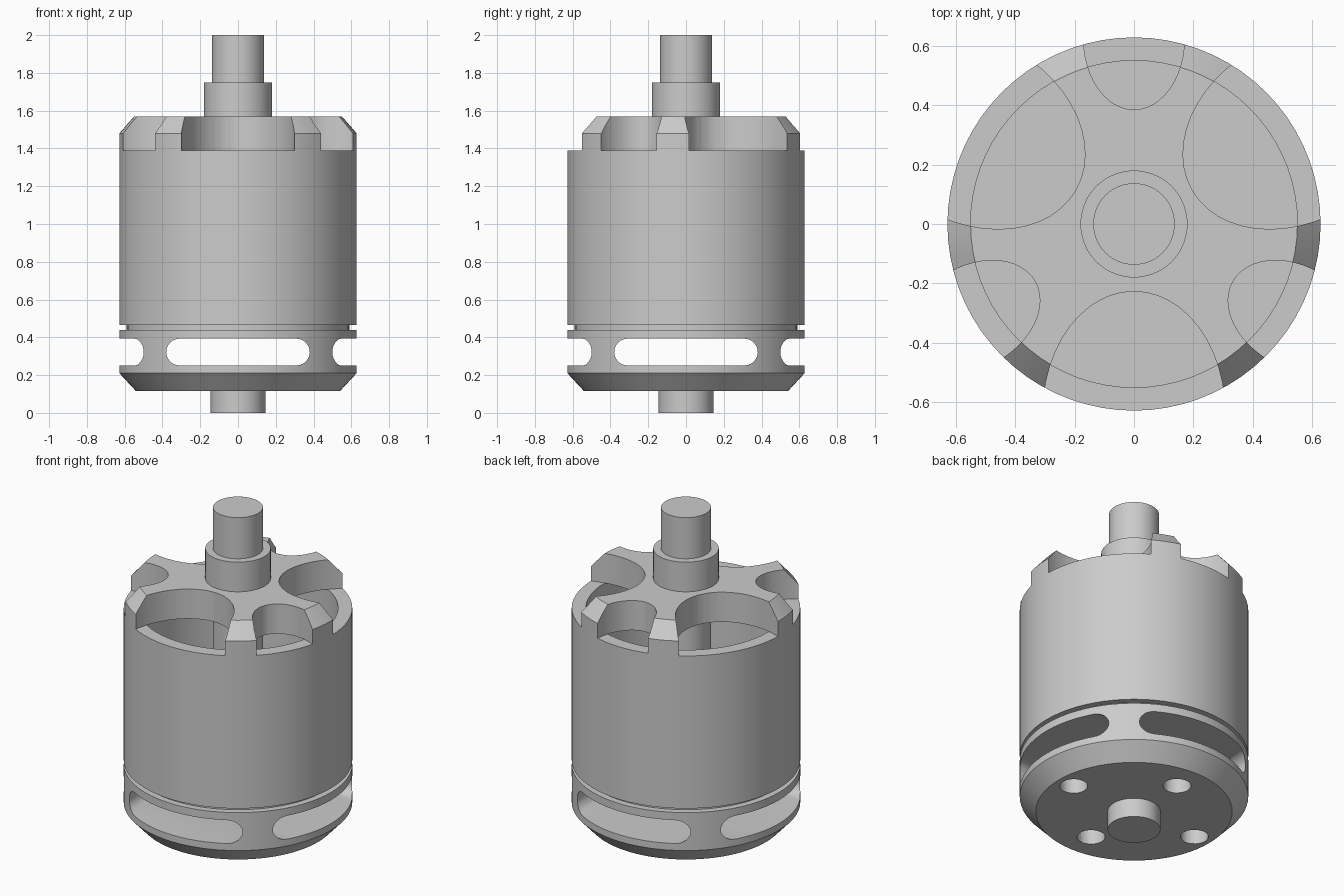
import bpy, bmesh
from math import sin, cos, pi, radians
from mathutils import Matrix

if "Cube" in bpy.data.objects:
    bpy.data.objects.remove(bpy.data.objects["Cube"])

SEG = 72


def finish(name, bm):
    bmesh.ops.remove_doubles(bm, verts=bm.verts, dist=1e-5)
    bmesh.ops.recalc_face_normals(bm, faces=bm.faces)
    mesh = bpy.data.meshes.new(name)
    bm.to_mesh(mesh)
    bm.free()
    ob = bpy.data.objects.new(name, mesh)
    bpy.context.collection.objects.link(ob)
    return ob


def lathe(name, profile, closed=False):
    """Revolve (radius, z) points about the z axis."""
    bm = bmesh.new()
    vs = [bm.verts.new((r, 0, z)) for r, z in profile]
    pairs = list(zip(vs, vs[1:])) + ([(vs[-1], vs[0])] if closed else [])
    edges = [bm.edges.new(p) for p in pairs]
    bmesh.ops.spin(bm, geom=vs + edges, cent=(0, 0, 0), axis=(0, 0, 1),
                   angle=2 * pi, steps=SEG, use_merge=True)
    return finish(name, bm)


def prism(name, outline, z0, z1, matrix=Matrix()):
    """Extrude a 2D outline from z0 to z1, then transform it."""
    bm = bmesh.new()
    face = bm.faces.new([bm.verts.new((x, y, z0)) for x, y in outline])
    top = bmesh.ops.extrude_face_region(bm, geom=[face])["geom"]
    for v in top:
        if isinstance(v, bmesh.types.BMVert):
            v.co.z = z1
    bm.transform(matrix)
    return finish(name, bm)


def cut(ob, cutter):
    mod = ob.modifiers.new("cut", "BOOLEAN")
    mod.operation, mod.solver, mod.object = "DIFFERENCE", "EXACT", cutter
    bpy.context.view_layer.objects.active = ob
    bpy.ops.object.modifier_apply(modifier=mod.name)
    bpy.data.objects.remove(cutter)


def ellipse(cx, cy, a, b, n=48):
    return [(cx + a * cos(2 * pi * i / n), cy + b * sin(2 * pi * i / n)) for i in range(n)]


# Base with bevelled bottom and a groove below the can
base = lathe("mount_base", [(0, .115), (.54, .115), (.628, .21), (.628, .44),
                            (.59, .44), (.59, .465), (0, .465)])

# Round-ended cooling slots running straight through along both axes
half, r, zc = .38, .071, .322
slot = [(half - r + r * cos(radians(a)), zc + r * sin(radians(a))) for a in range(-90, 91, 15)]
slot += [(-x, 2 * zc - z) for x, z in slot]
for turn in (0, 90):
    m = Matrix.Rotation(radians(turn), 4, "Z") @ Matrix.Rotation(pi / 2, 4, "X")
    cut(base, prism("slot_cutter", slot, -1, 1, m))

# Four blind screw holes
for x, y in ((.433, 0), (-.433, 0), (0, .367), (0, -.367)):
    cut(base, prism("hole_cutter", ellipse(x, y, .077, .077, 24), 0, .22))

# Hollow outer can
can = lathe("outer_can", [(.55, .465), (.628, .465), (.628, 1.39), (.55, 1.39)], True)

# Top bell with chamfered rim, alternating large and small openings
bell = lathe("top_bell", [(0, 1.39), (.628, 1.39), (.628, 1.48), (.55, 1.57), (0, 1.57)])
for i in range(3):
    for start, (c, a, b) in ((30, (.637, .41, .307)), (90, (.625, .24, .17))):
        m = Matrix.Rotation(radians(start + 120 * i), 4, "Z")
        cut(bell, prism("opening_cutter", ellipse(c, 0, a, b), 1.3, 1.7, m))

# Hub collar, shaft and bottom boss
hub = lathe("hub_collar", [(0, 1.56), (.18, 1.56), (.18, 1.75), (0, 1.75)])
shaft = lathe("shaft", [(0, .46), (.137, .46), (.137, 2), (0, 2)])
boss = lathe("bottom_boss", [(0, 0), (.145, 0), (.145, .12), (0, .12)])

# Smooth round walls, crisp edges
bpy.ops.object.select_all(action="DESELECT")
for ob in (base, can, bell, hub, shaft, boss):
    ob.select_set(True)
bpy.context.view_layer.objects.active = base
bpy.ops.object.shade_smooth_by_angle(angle=radians(30))
